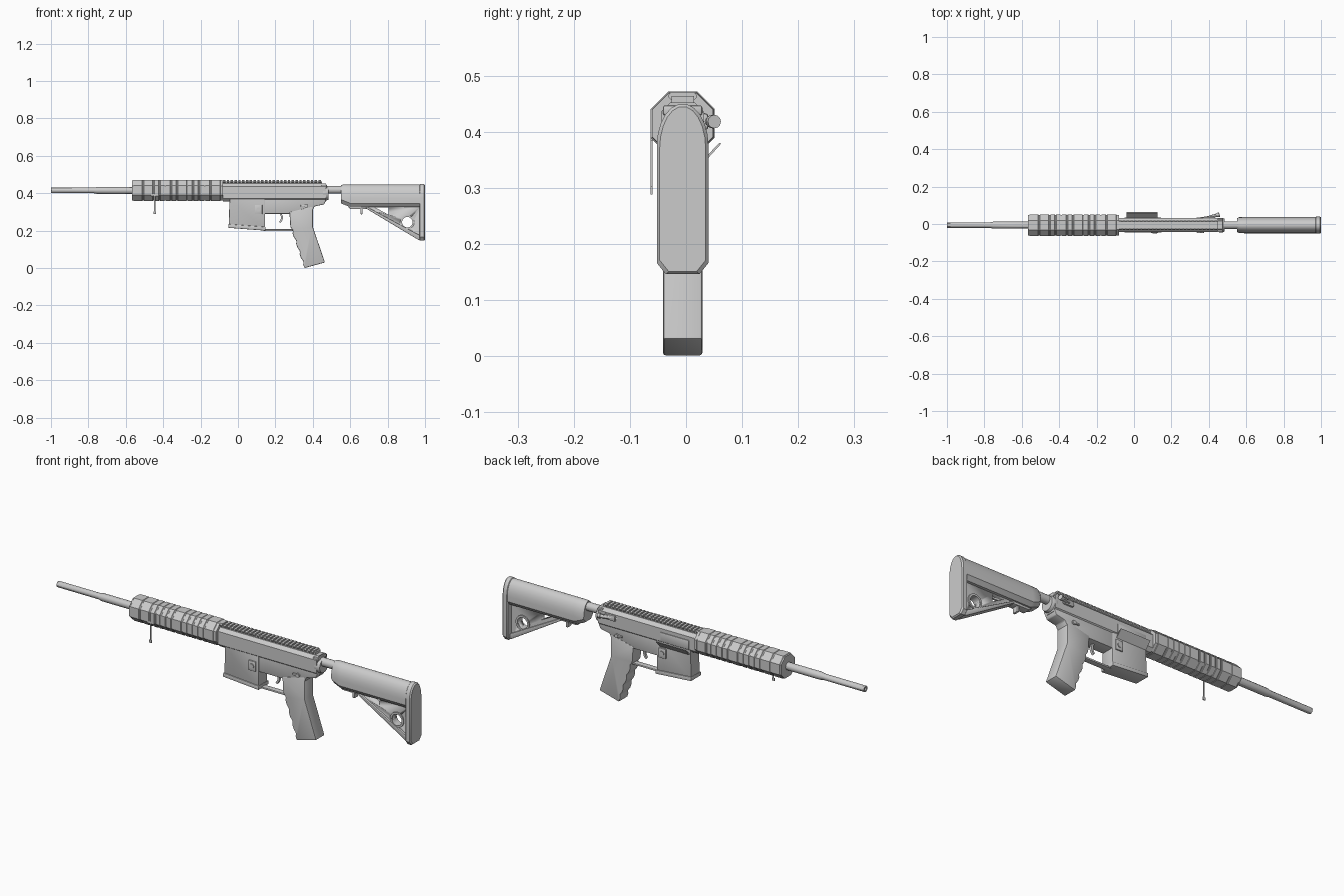
import bpy, bmesh, math
from mathutils import Vector

cube = bpy.data.objects.get("Cube")
if cube:
    bpy.data.objects.remove(cube, do_unlink=True)

MID = -.006    # centre plane of the body
BORE = .415    # height of the barrel axis
HALF = .035    # half thickness of the receiver
GREY = (.6, .6, .6, 1)

grey = bpy.data.materials.new("light metal grey")
grey.use_nodes = True
grey.diffuse_color = GREY
grey.node_tree.nodes["Principled BSDF"].inputs["Base Color"].default_value = GREY


def apply_modifier(part, kind, **settings):
    bpy.ops.object.select_all(action='DESELECT')
    part.select_set(True)
    bpy.context.view_layer.objects.active = part
    modifier = part.modifiers.new(kind, kind)
    for key, value in settings.items():
        setattr(modifier, key, value)
    bpy.ops.object.modifier_apply(modifier=modifier.name)


def loft(name, rings, bevel=0):
    """Skin a list of equal-length point rings and cap both ends."""
    mesh = bmesh.new()
    loops = [[mesh.verts.new(point) for point in ring] for ring in rings]
    for near, far in zip(loops, loops[1:]):
        for i in range(len(near)):
            mesh.faces.new((near[i - 1], near[i], far[i], far[i - 1]))
    mesh.faces.new(loops[0])
    mesh.faces.new(loops[-1])
    bmesh.ops.recalc_face_normals(mesh, faces=mesh.faces)
    data = bpy.data.meshes.new(name)
    mesh.to_mesh(data)
    mesh.free()
    data.materials.append(grey)
    part = bpy.data.objects.new(name, data)
    bpy.context.collection.objects.link(part)
    if bevel:
        apply_modifier(part, 'BEVEL', width=bevel, segments=2, limit_method='ANGLE')
    bpy.ops.object.select_all(action='DESELECT')
    part.select_set(True)
    bpy.context.view_layer.objects.active = part
    bpy.ops.object.shade_smooth_by_angle(angle=math.radians(30))
    return part


def prism(name, outline, half, bevel=0):
    """Side outline in x, z extruded evenly about the centre plane."""
    return loft(name, [[(x, y, z) for x, z in outline] for y in (MID - half, MID + half)], bevel)


def box(name, centre, size, bevel=0):
    x, y, z = centre
    a, b, c = (side / 2 for side in size)
    return loft(name, [[(x + end, y - b, z - c), (x + end, y + b, z - c),
                        (x + end, y + b, z + c), (x + end, y - b, z + c)] for end in (-a, a)], bevel)


def turned(name, start, direction, profile, sides=12):
    """Round part: profile of (distance, radius) along a direction."""
    axis = Vector(direction).normalized()
    across = axis.orthogonal().normalized()
    upward = axis.cross(across)
    angles = [math.tau * (i + .5) / sides for i in range(sides)]
    return loft(name, [[Vector(start) + axis * distance
                        + (across * math.cos(a) + upward * math.sin(a)) * radius
                        for a in angles] for distance, radius in profile])


def rod(name, start, direction, radius, length, sides=12):
    return turned(name, start, direction, [(0, radius), (length, radius)], sides)


def mirrored(half_section):
    return [(MID + y, z) for y, z in half_section] + [(MID - y, z) for y, z in reversed(half_section)]


def chamfered(half, low, high, corner):
    """Eight-sided cross-section."""
    return mirrored([(half - corner, low), (half, low + corner),
                     (half, high - corner), (half - corner, high)])


def arched(half, low, high):
    """Straight-sided cross-section with cut lower corners and a round top."""
    rise = .075
    arch = [math.radians(a) for a in range(0, 90, 16)]
    return mirrored([(half - .016, low), (half, low + .02)]
                    + [(half * math.cos(a), high - rise + rise * math.sin(a)) for a in arch])


def at(x, section):
    return [(x, y, z) for y, z in section]


def cut(part, cutter):
    cutter.hide_render = True
    apply_modifier(part, 'BOOLEAN', operation='DIFFERENCE', solver='EXACT', object=cutter)
    bpy.data.objects.remove(cutter, do_unlink=True)


# Barrel with a hollow muzzle
turned("barrel", (-1, MID, BORE), (1, 0, 0),
       [(.05, .008), (0, .008), (0, .015), (.23, .015), (.25, .019), (.46, .019)])


# Handguard: eight-sided tube, wide and fine panels with shallow grooves between
def guard_ring(x, scale):
    reach = .057 * scale
    return at(x, chamfered(reach, BORE - reach, BORE + reach, reach * .55))


x, gap, edge = -.56, .006, .002
rings = [guard_ring(x - gap, .5), guard_ring(x - gap, .95)]
for panel in "wwffffwffffw":
    length = .05 if panel == "w" else .025
    rings += [guard_ring(x, .965), guard_ring(x + edge, 1),
              guard_ring(x + length - edge, 1), guard_ring(x + length, .965)]
    x += length + gap
rings += [guard_ring(-.08, .95), guard_ring(-.08, .5)]
loft("handguard", rings)

# Thin flat rod hanging from the handguard
box("hanging_rod", (-.445, -.0615, .34), (.008, .003, .1))
box("hanging_rod_foot", (-.445, -.0615, .295), (.014, .004, .014))
box("hanging_rod_clip", (-.445, -.058, .39), (.04, .01, .012))

# Upper receiver
section = chamfered(HALF + .003, .355, .452, .016)
loft("upper_receiver", [at(-.08, section), at(.47, section)])

# Toothed top rail
box("top_rail", (.185, MID, .453), (.53, .04, .022))
tooth = chamfered(.025, .456, .471, .005)
for i in range(26):
    start = i * .0204 - .08
    loft("rail_tooth", [at(start, tooth), at(start + .0125, tooth)])

# Lower receiver around the trigger opening
prism("magazine_well", [(-.07, .4), (-.07, .385), (-.045, .365), (-.05, .22),
                        (.145, .2), (.145, .4)], HALF, .005)
prism("well_rim", [(-.052, .235), (-.052, .215), (.147, .2), (.147, .22)], HALF + .005, .003)
prism("lower_receiver", [(.13, .29), (.39, .29), (.41, .33), (.46, .34), (.47, .36),
                         (.47, .4), (.13, .4)], HALF - .002, .004)

# Trigger and its guard
box("trigger_guard", (.215, MID, .203), (.16, .028, .009), .002)
sweep = [math.radians(a) for a in range(-50, 51, 20)]
prism("trigger", [(.2 + r * math.cos(a * turn), .27 + r * math.sin(a * turn))
                  for r, turn in ((.03, 1), (.04, -1)) for a in sweep], .006)

# Grip with finger grooves down the front
grooves = [(.28 + .075 * i / 12 + .007 * (i % 3 == 1), .22 - .22 * i / 12) for i in range(13)]
prism("grip", [(.4, .33), (.275, .3)] + grooves + [(.465, .03), (.4, .22)], HALF, .005)

# Controls on both sides of the receiver
for side in (-1, 1):
    face = MID + side * HALF
    out = (0, side, 0)
    box("catch_plate", (.11, face, .313), (.04, .012, .05), .002)
    rod("catch_button", (.11, face, .313), out, .012, .01)
    rod("selector_hub", (.365, face, .333), out, .01, .008)
    box("selector_lever", (.35, face, .333), (.03, .013, .009), .002)

# Open port cover, port plate and forward assist on the far side
loft("port_cover", [[(x, .029, .348), (x, .032, .345), (x, .063, .379), (x, .059, .38)]
                    for x in (-.04, .125)])
box("port_plate", (.04, .031, .395), (.16, .008, .045), .002)
assist = Vector((.85, .25, 0))
rod("forward_assist", (.35, .02, .418), assist, .009, .1)
rod("forward_assist_cap", (.445, .047, .418), assist, .012, .013)
box("assist_housing", (.4, .028, .418), (.06, .024, .03), .006)

# Receiver end ring, charging bar and stock tube
turned("end_ring", (.445, MID, .4), (1, 0, 0),
       [(0, HALF), (.01, .039), (.03, .039), (.04, HALF)], 16)
box("charging_bar", (.46, MID, .438), (.03, .07, .018), .004)
rod("stock_tube", (.47, MID, .418), (1, 0, 0), .021, .12, 16)

# Stock body: arched section, tapering at the front
loft("stock_body", [at(.55, arched(.037, .347, .445)), at(.56, arched(.042, .342, .447)),
                    at(.6, arched(.044, .326, .447)), at(.98, arched(.044, .326, .447))])
prism("stock_latch", [(.58, .34), (.6, .315), (.7, .315), (.7, .34)], .02, .003)
box("stock_latch_tab", (.66, MID, .305), (.012, .03, .035), .003)

# Triangular web with diagonal strut, slot and ringed hole
web = prism("stock_web", [(.69, .34), (.69, .316), (.965, .152), (.985, .152), (.985, .34)], .014)
hub = (.905, MID - .02, .245)
ring = rod("web_ring", hub, (0, 1, 0), .038, .04, 20)
for part in (web, ring):
    cut(part, rod("hole_cutter", (.905, -.2, .245), (0, 1, 0), .028, .4, 20))
cut(web, prism("slot_cutter", [(.735, .323), (.805, .323), (.805, .285)], .1))
prism("stock_strut", [(.685, .33), (.685, .318), (.965, .15), (.985, .15), (.985, .168)], .024, .003)

# Butt pad with softened rims
loft("butt_pad", [at(x, arched(.046 - inset, .146 + inset, .45 - inset))
                  for x, inset in ((.97, .004), (.974, 0), (.994, 0), (1, .005))])
